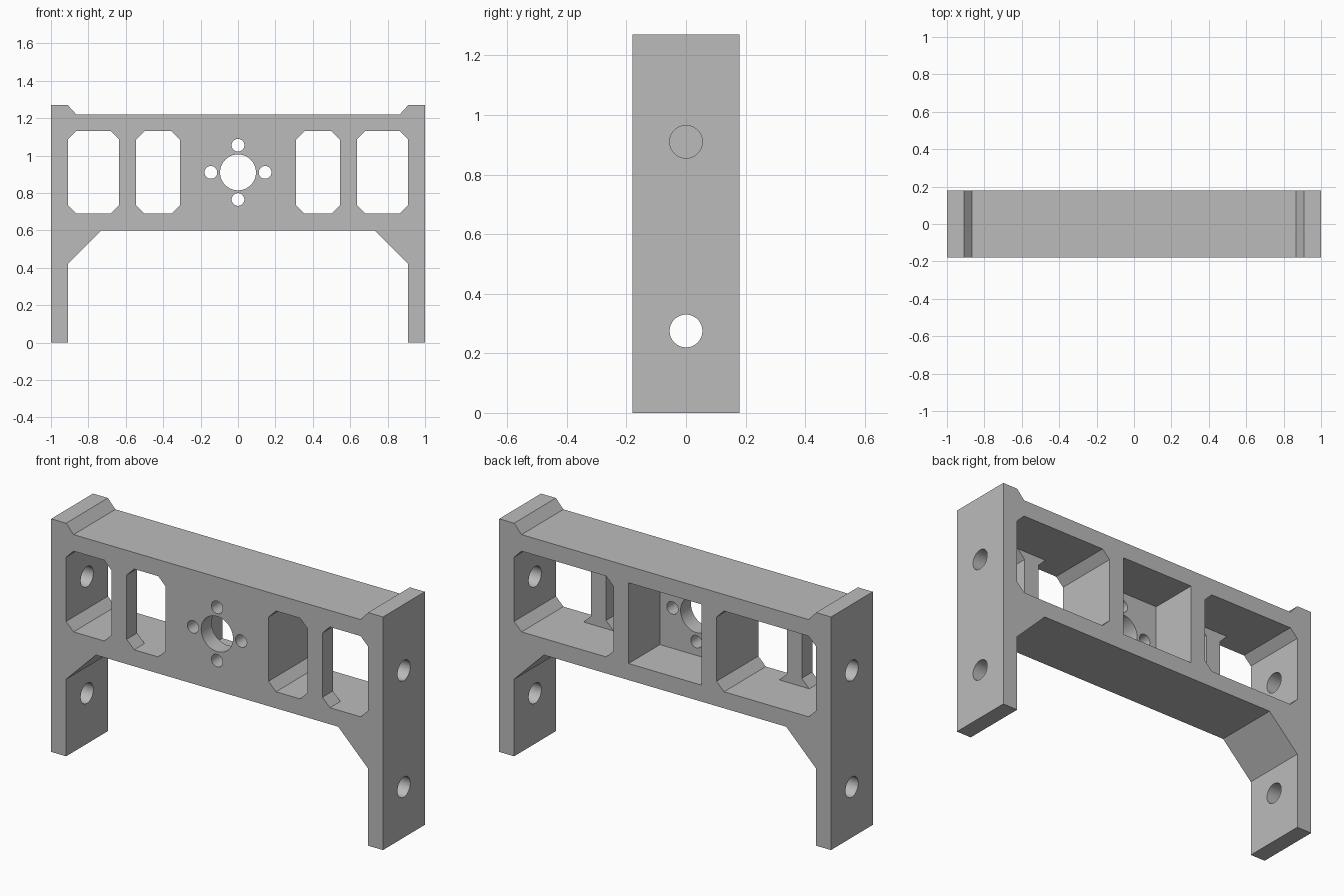
import bpy, bmesh, math
from mathutils import Matrix, Vector

cube = bpy.data.objects.get("Cube")
if cube:
    bpy.data.objects.remove(cube, do_unlink=True)

WALL = 0.09          # thickness of every plate
HALF_D = 0.18        # half depth
FRONT_IN = -HALF_D + WALL
MID_Z = 0.91         # height of the hole pattern
LOW, HIGH = 0.69, 1.13
CHAMFER = 0.045

metal = bpy.data.materials.new("plain grey")
metal.use_nodes = True
grey = (0.5, 0.5, 0.5, 1)
metal.diffuse_color = grey
metal.node_tree.nodes["Principled BSDF"].inputs["Base Color"].default_value = grey


def finish(name, bm):
    bmesh.ops.recalc_face_normals(bm, faces=bm.faces)
    mesh = bpy.data.meshes.new(name)
    bm.to_mesh(mesh)
    bm.free()
    mesh.materials.append(metal)
    ob = bpy.data.objects.new(name, mesh)
    bpy.context.collection.objects.link(ob)
    return ob


def prism(name, outline, y0, y1):
    """Extrude an x-z outline along y."""
    bm = bmesh.new()
    face = bm.faces.new([bm.verts.new((x, y0, z)) for x, z in outline])
    ext = bmesh.ops.extrude_face_region(bm, geom=[face])
    verts = [v for v in ext["geom"] if isinstance(v, bmesh.types.BMVert)]
    bmesh.ops.translate(bm, verts=verts, vec=(0, y1 - y0, 0))
    return finish(name, bm)


def opening(x0, x1, c):
    """Rectangular outline with optional cut corners."""
    if not c:
        return [(x0, LOW), (x1, LOW), (x1, HIGH), (x0, HIGH)]
    return [(x0 + c, LOW), (x1 - c, LOW), (x1, LOW + c), (x1, HIGH - c),
            (x1 - c, HIGH), (x0 + c, HIGH), (x0, HIGH - c), (x0, LOW + c)]


def cylinder(name, centre, axis, radius, length):
    bm = bmesh.new()
    turn = Vector((0, 0, 1)).rotation_difference(Vector(axis)).to_matrix().to_4x4()
    bmesh.ops.create_cone(bm, cap_ends=True, segments=48, radius1=radius, radius2=radius,
                          depth=length, matrix=Matrix.Translation(centre) @ turn)
    return finish(name, bm)


# Bracket body: half outline mirrored to both sides
half = [(0.73, 0.6), (0.91, 0.42), (0.91, 0), (1, 0), (1, 1.27), (0.91, 1.27), (0.865, 1.22)]
outline = half + [(-x, z) for x, z in reversed(half)]
body = prism("bracket_body", outline, -HALF_D, HALF_D)

# Rear pockets
cutters = [prism("centre_pocket", opening(-0.22, 0.22, 0), FRONT_IN, 0.3)]
for s in (-1, 1):
    side = lambda a, b: sorted((s * a, s * b))
    cutters.append(prism("side_pocket", opening(*side(0.31, 0.91), CHAMFER), FRONT_IN, 0.3))
    # Front windows
    cutters.append(prism("inner_window", opening(*side(0.31, 0.545), CHAMFER), -0.3, 0))
    cutters.append(prism("outer_window", opening(*side(0.635, 0.91), CHAMFER), -0.3, 0))
    # End plate holes
    for z in (0.275, MID_Z):
        cutters.append(cylinder("end_hole", (s * 0.955, 0, z), (1, 0, 0), 0.055, 0.2))

# Centre bore with four screw holes
cutters.append(cylinder("centre_bore", (0, -0.15, MID_Z), (0, 1, 0), 0.096, 0.2))
for i in range(4):
    a = i * math.pi / 2
    spot = (0.145 * math.cos(a), -0.15, MID_Z + 0.145 * math.sin(a))
    cutters.append(cylinder("screw_hole", spot, (0, 1, 0), 0.034, 0.2))

# Cut everything out of the body
bpy.ops.object.select_all(action="DESELECT")
bpy.context.view_layer.objects.active = body
body.select_set(True)
for cutter in cutters:
    cutter.hide_render = True
    mod = body.modifiers.new("cut", "BOOLEAN")
    mod.operation = "DIFFERENCE"
    mod.solver = "EXACT"
    mod.object = cutter
    bpy.ops.object.modifier_apply(modifier=mod.name)
    bpy.data.objects.remove(cutter, do_unlink=True)

bpy.ops.object.shade_smooth_by_angle(angle=math.radians(30))
